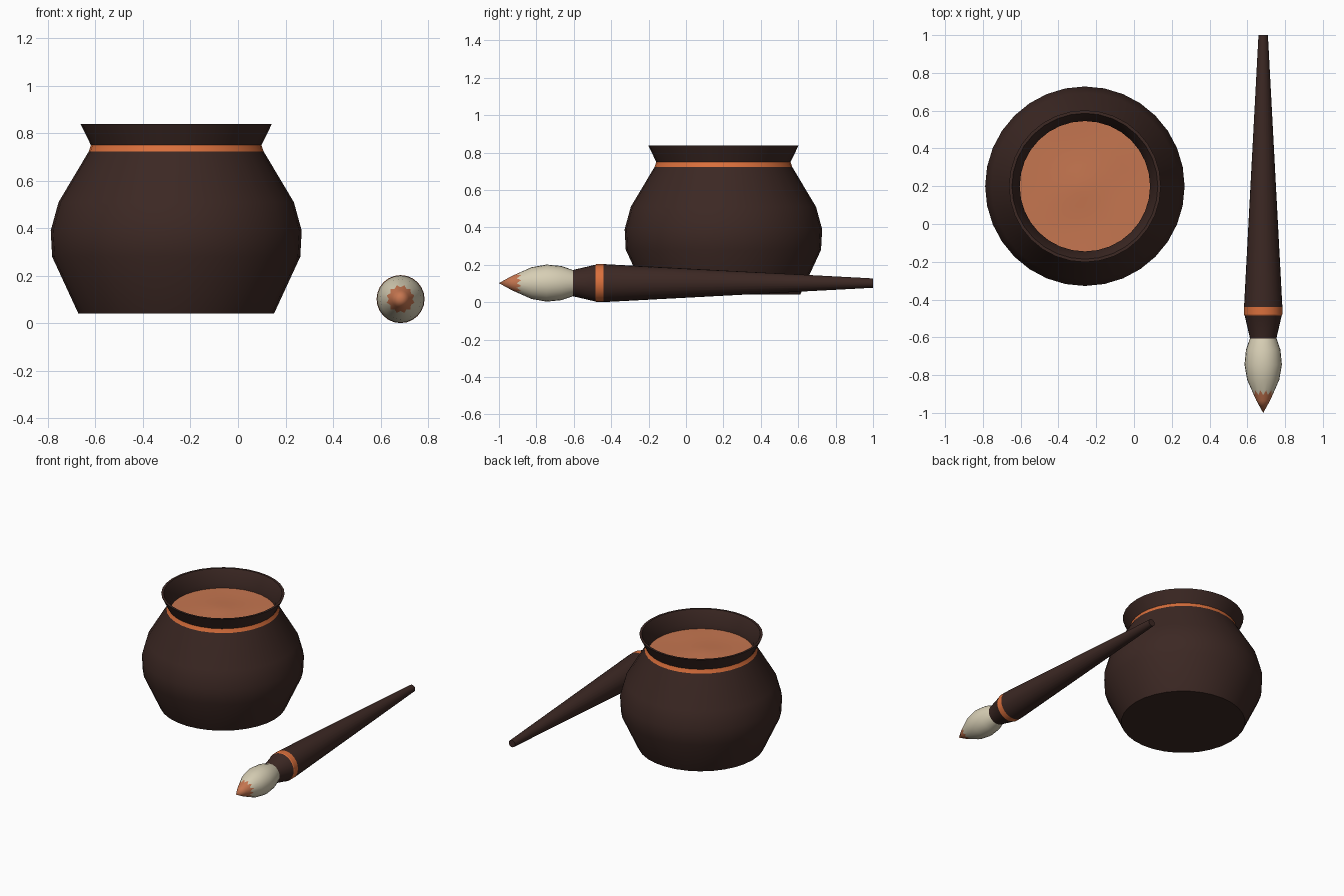
import bpy, bmesh, math
from mathutils import Matrix

if "Cube" in bpy.data.objects:
    bpy.data.objects.remove(bpy.data.objects["Cube"])


def material(name, rgb):
    m = bpy.data.materials.new(name)
    m.diffuse_color = (*rgb, 1)
    m.use_nodes = True
    m.node_tree.nodes["Principled BSDF"].inputs["Base Color"].default_value = m.diffuse_color
    return m


BROWN = material("dark_wood", (0.045, 0.021, 0.017))
ORANGE = material("orange_trim", (0.70, 0.16, 0.045))
PAINT = material("paint", (0.56, 0.18, 0.08))
CREAM = material("bristle_cream", (0.68, 0.62, 0.46))


def lathe(name, profile, mats, bands, place, sides=32, shift=None, angle=30):
    """Spin (radius, height) points about z; bands maps segment index to material slot."""
    bm = bmesh.new()
    rings = []
    for k, (r, h) in enumerate(profile):
        ring = []
        for i in range(sides if r > 0 else 1):
            a = 2 * math.pi * i / sides
            dr, dh = shift(k, i, r, a) if shift else (0, 0)
            ring.append(bm.verts.new(((r + dr) * math.cos(a), (r + dr) * math.sin(a), h + dh)))
        rings.append(ring)
    for k, (p, q) in enumerate(zip(rings, rings[1:])):
        for i in range(sides):
            j = (i + 1) % sides
            quad = [p[i % len(p)], p[j % len(p)], q[j % len(q)], q[i % len(q)]]
            f = bm.faces.new(list(dict.fromkeys(quad)))
            f.material_index = bands.get(k, 0)
    bm.transform(place)
    me = bpy.data.meshes.new(name)
    bm.to_mesh(me)
    bm.free()
    for m in mats:
        me.materials.append(m)
    ob = bpy.data.objects.new(name, me)
    bpy.context.collection.objects.link(ob)
    bpy.context.view_layer.objects.active = ob
    ob.select_set(True)
    bpy.ops.object.shade_smooth_by_angle(angle=math.radians(angle))
    ob.select_set(False)
    return ob


# Pot: base, belly, orange neck band, flared lip and inner wall
pot_place = Matrix.Translation((-0.26, 0.2, 0))
lathe("pot", [(0, 0.042), (0.412, 0.042), (0.522, 0.28), (0.528, 0.39), (0.495, 0.51),
              (0.368, 0.723), (0.359, 0.75), (0.402, 0.838), (0.386, 0.838),
              (0.345, 0.752), (0.345, 0.69)],
      [BROWN, ORANGE], {5: 1}, pot_place)


# Paint surface with gentle ripples fading out at the rim
def ripple(k, i, r, a):
    x, y = r * math.cos(a), r * math.sin(a)
    return 0, 0.008 * math.sin(9 * x + 2) * math.cos(11 * y) * (1 - r / 0.347)


lathe("paint_surface", [(0.347 * (1 - k / 6), 0.715) for k in range(7)],
      [PAINT], {}, pot_place, shift=ripple)

# Brush lies along y, tip towards the front
brush_place = Matrix.Translation((0.684, 0, 0.102)) @ Matrix.Rotation(-math.pi / 2, 4, 'X')
lathe("brush_handle", [(0, -0.605), (0.07, -0.605), (0.098, -0.485), (0.101, -0.48),
                       (0.101, -0.44), (0.101, -0.43), (0.025, 1.0), (0, 1.0)],
      [BROWN, ORANGE], {2: 1, 3: 1}, brush_place, sides=24)


# Bristles with a jagged paint-dipped tip
def jagged(k, i, r, a):
    s = (0.012 if i % 2 else -0.012) if k == 2 else 0
    return s * 0.45, s


lathe("brush_bristles", [(0, -1.0), (0.036, -0.935), (0.055, -0.893), (0.085, -0.825),
                         (0.099, -0.745), (0.091, -0.665), (0.07, -0.605), (0, -0.605)],
      [CREAM, PAINT], {0: 1, 1: 1}, brush_place, sides=24, shift=jagged, angle=45)
